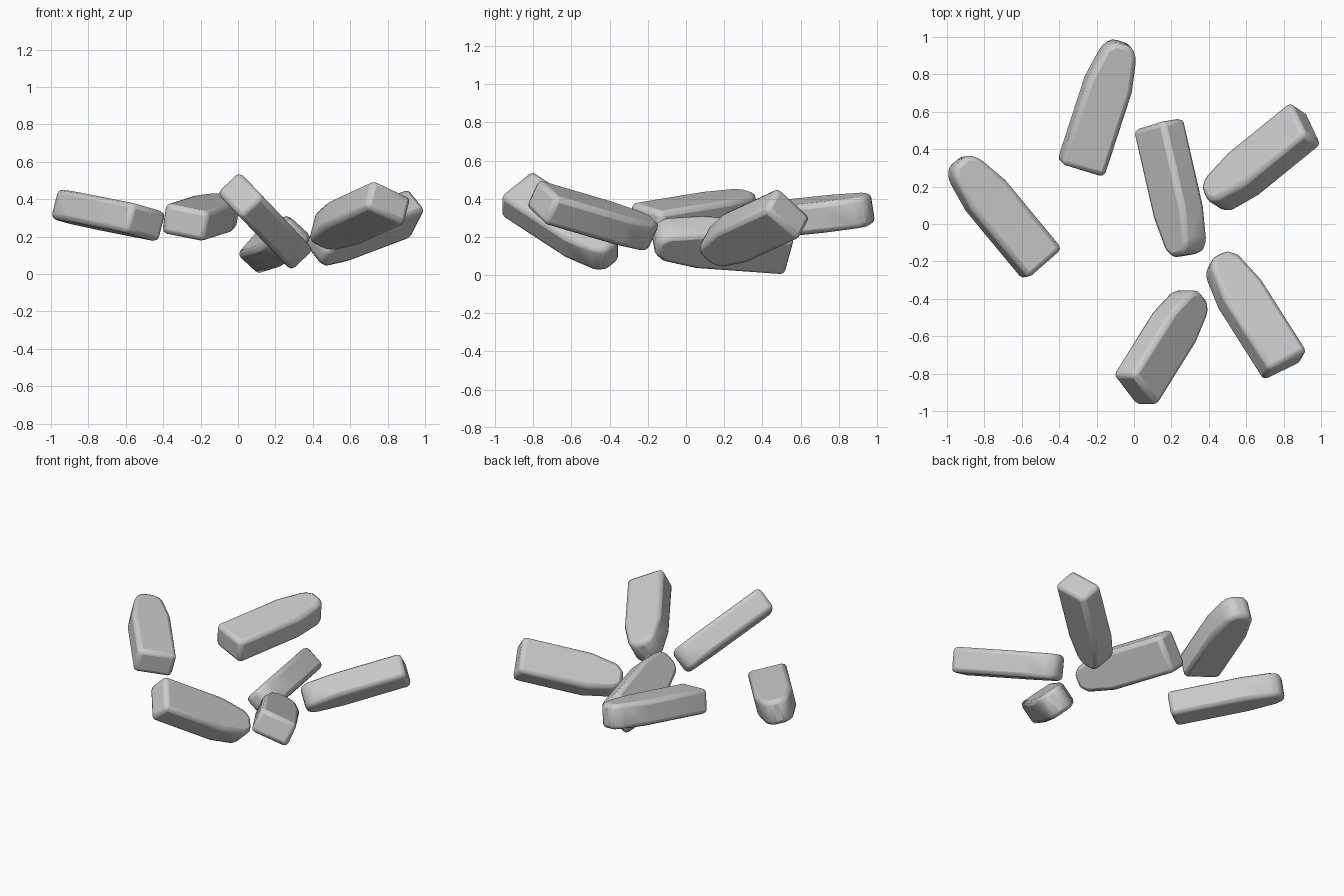
import bpy, bmesh, math
from mathutils import Vector, Matrix

if "Cube" in bpy.data.objects:
    bpy.data.objects.remove(bpy.data.objects["Cube"])

WIDTH, THICK, BEVEL = 0.25, 0.165, 0.028


def bar(name, blunt, tip, side):
    """Rounded bar from its blunt end to its tapered tip; side = width direction."""
    p0, p1 = Vector(blunt), Vector(tip)
    length = (p1 - p0).length
    u = (p1 - p0).normalized()
    v = Vector(side)
    v = (v - u * v.dot(u)).normalized()
    w = u.cross(v)
    h = WIDTH / 2
    # half outline: straight sides, then tapering to a snubbed nose
    half = [(0, h), (0.67 * length, h), (0.93 * length, h * 0.72), (length, h * 0.38)]
    outline = half + [(a, -b) for a, b in reversed(half)]
    bm = bmesh.new()
    face = bm.faces.new([bm.verts.new((a, b, -THICK / 2)) for a, b in outline])
    ext = bmesh.ops.extrude_face_region(bm, geom=[face])
    top = [e for e in ext["geom"] if isinstance(e, bmesh.types.BMVert)]
    bmesh.ops.translate(bm, verts=top, vec=(0, 0, THICK))
    bmesh.ops.recalc_face_normals(bm, faces=bm.faces)
    mesh = bpy.data.meshes.new(name)
    bm.to_mesh(mesh)
    bm.free()
    ob = bpy.data.objects.new(name, mesh)
    bpy.context.collection.objects.link(ob)
    ob.matrix_world = Matrix.Translation(p0) @ Matrix((u, v, w)).transposed().to_4x4()
    mod = ob.modifiers.new("soft_edges", "BEVEL")
    mod.width = BEVEL
    mod.segments = 2
    mod.limit_method = "ANGLE"
    mod.angle_limit = math.radians(20)
    bpy.ops.object.select_all(action="DESELECT")
    ob.select_set(True)
    bpy.context.view_layer.objects.active = ob
    bpy.ops.object.shade_smooth_by_angle(angle=math.radians(35))
    return ob


# six scattered bars: blunt end, tip, width direction
bar("bar_left", (-0.49, -0.215, 0.275), (-0.945, 0.335, 0.365), (0.76, 0.62, -0.22))
bar("bar_back", (-0.285, 0.295, 0.275), (-0.065, 0.97, 0.345), (0.93, -0.30, -0.19))
bar("bar_middle", (0.13, 0.535, 0.14), (0.29, -0.165, 0.19), (0.65, 0.12, 0.72))
bar("bar_right", (0.92, 0.54, 0.325), (0.415, 0.13, 0.135), (-0.38, 0.65, -0.65))
bar("bar_front", (0.005, -0.89, 0.43), (0.32, -0.385, 0.10), (-0.507, 0.673, 0.53))
bar("bar_front_right", (0.81, -0.76, 0.385), (0.445, -0.185, 0.215), (0.81, 0.43, -0.40))
